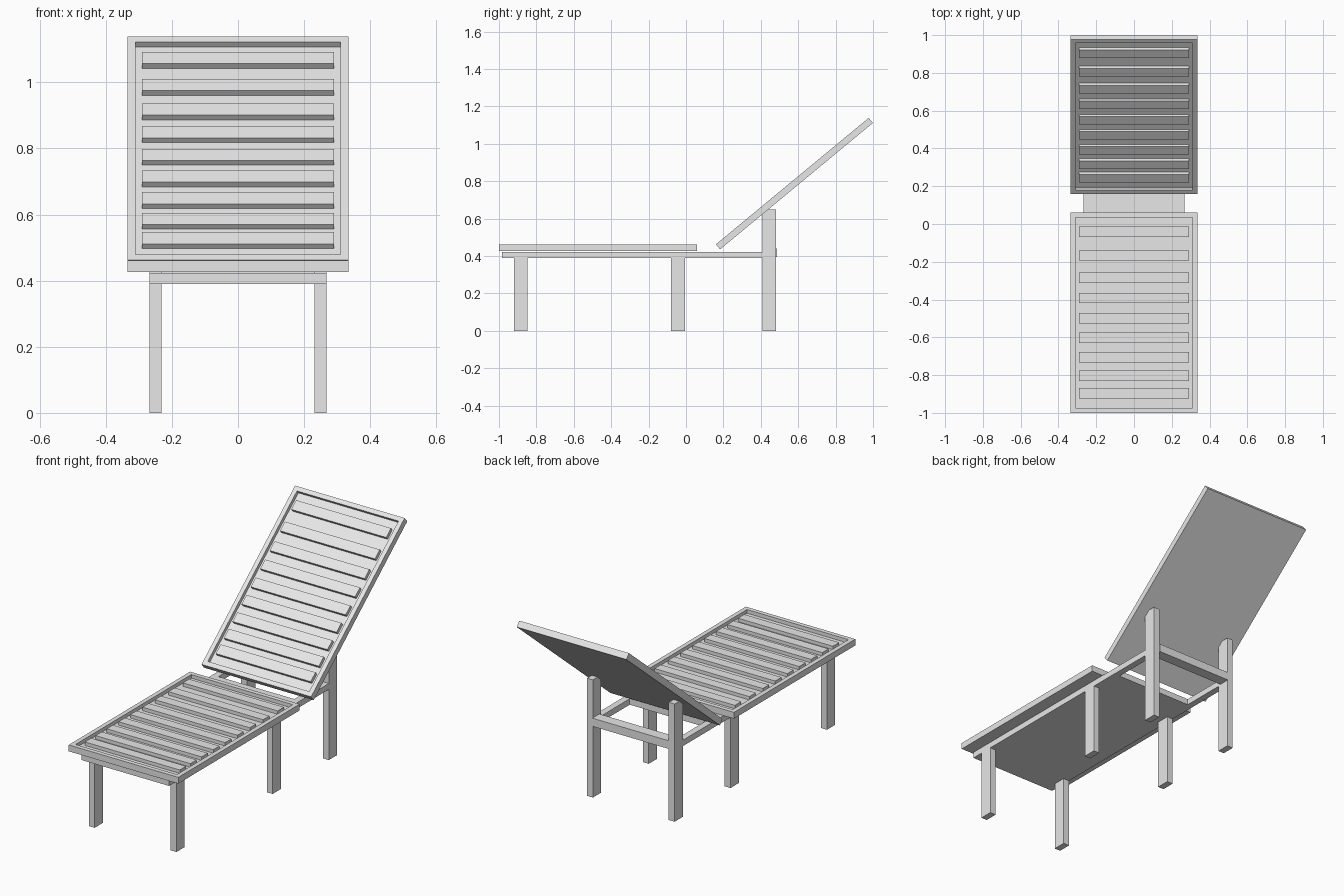
import bpy
import bmesh
from math import radians
from mathutils import Matrix, Vector

cube = bpy.data.objects.get("Cube")
if cube:
    bpy.data.objects.remove(cube, do_unlink=True)

# Single plain grey material
grey = bpy.data.materials.new("light_grey")
grey.use_nodes = True
COLOUR = (0.8, 0.8, 0.8, 1)
grey.diffuse_color = COLOUR
grey.node_tree.nodes["Principled BSDF"].inputs["Base Color"].default_value = COLOUR


def add_box(bm, x, y, z):
    """Add a box spanning the given (low, high) ranges."""
    size = Vector((x[1] - x[0], y[1] - y[0], z[1] - z[0]))
    mid = Vector((sum(x), sum(y), sum(z))) / 2
    matrix = Matrix.Translation(mid) @ Matrix.Diagonal((*size, 1))
    return bmesh.ops.create_cube(bm, size=1, matrix=matrix)["verts"]


def finish(bm, name, location=(0, 0, 0), tilt=0):
    bmesh.ops.recalc_face_normals(bm, faces=bm.faces)
    mesh = bpy.data.meshes.new(name)
    bm.to_mesh(mesh)
    bm.free()
    mesh.materials.append(grey)
    obj = bpy.data.objects.new(name, mesh)
    obj.location = location
    obj.rotation_euler.x = tilt
    bpy.context.collection.objects.link(obj)
    return obj


def box(name, x, y, z):
    bm = bmesh.new()
    add_box(bm, x, y, z)
    return finish(bm, name)


PANEL_LENGTH, PANEL_HALF, THICK = 1.06, 0.335, 0.035
RIM, RECESS = 0.035, 0.02
SLAT_CENTRES = (0.105, 0.197, 0.295, 0.398, 0.501, 0.608, 0.716, 0.833, 0.96)


def slatted_panel(name, location, tilt=0):
    """Tray with a raised rim, and a row of slats on its floor."""
    bm = bmesh.new()
    add_box(bm, (-PANEL_HALF, PANEL_HALF), (0, PANEL_LENGTH), (-THICK, 0))
    bm.normal_update()
    top = max(bm.faces, key=lambda f: f.normal.z)
    bmesh.ops.inset_region(bm, faces=[top], thickness=RIM)
    floor = bmesh.ops.extrude_face_region(bm, geom=[top])["geom"]
    bmesh.ops.translate(bm, vec=(0, 0, -RECESS),
                        verts=[v for v in floor if isinstance(v, bmesh.types.BMVert)])
    if top.is_valid:
        bmesh.ops.delete(bm, geom=[top], context="FACES_ONLY")
    finish(bm, name + "_frame", location, tilt)

    bm = bmesh.new()
    for c in SLAT_CENTRES:
        add_box(bm, (-0.29, 0.29), (c - 0.0275, c + 0.0275), (-RECESS, -0.001))
    finish(bm, name + "_slats", location, tilt)


# Flat seat and reclined back
slatted_panel("seat", (0, -1, 0.461))
slatted_panel("backrest", (0, 0.16, 0.463), radians(39.6))

# Base slab under the seat
OUTER, INNER = 0.268, 0.232
RAIL_Z = (0.39, 0.423)
box("base_slab", (-OUTER, OUTER), (-0.985, 0.16), RAIL_Z)

# Legs and rear side rails, mirrored across the middle
LEGS = {
    "front_leg": ((-0.92, -0.848), 0.39),
    "middle_leg": ((-0.08, -0.006), 0.39),
    "rear_leg": ((0.41, 0.482), 0.65),
}
for side, x in (("left", (INNER, OUTER)), ("right", (-OUTER, -INNER))):
    for part, (y, height) in LEGS.items():
        box(f"{part}_{side}", x, y, (0, height))
    box(f"rear_rail_{side}", x, (0.16, 0.41), RAIL_Z)

# Crossbar joining the rear legs
box("rear_crossbar", (-INNER, INNER), (0.425, 0.486), (0.395, 0.44))
